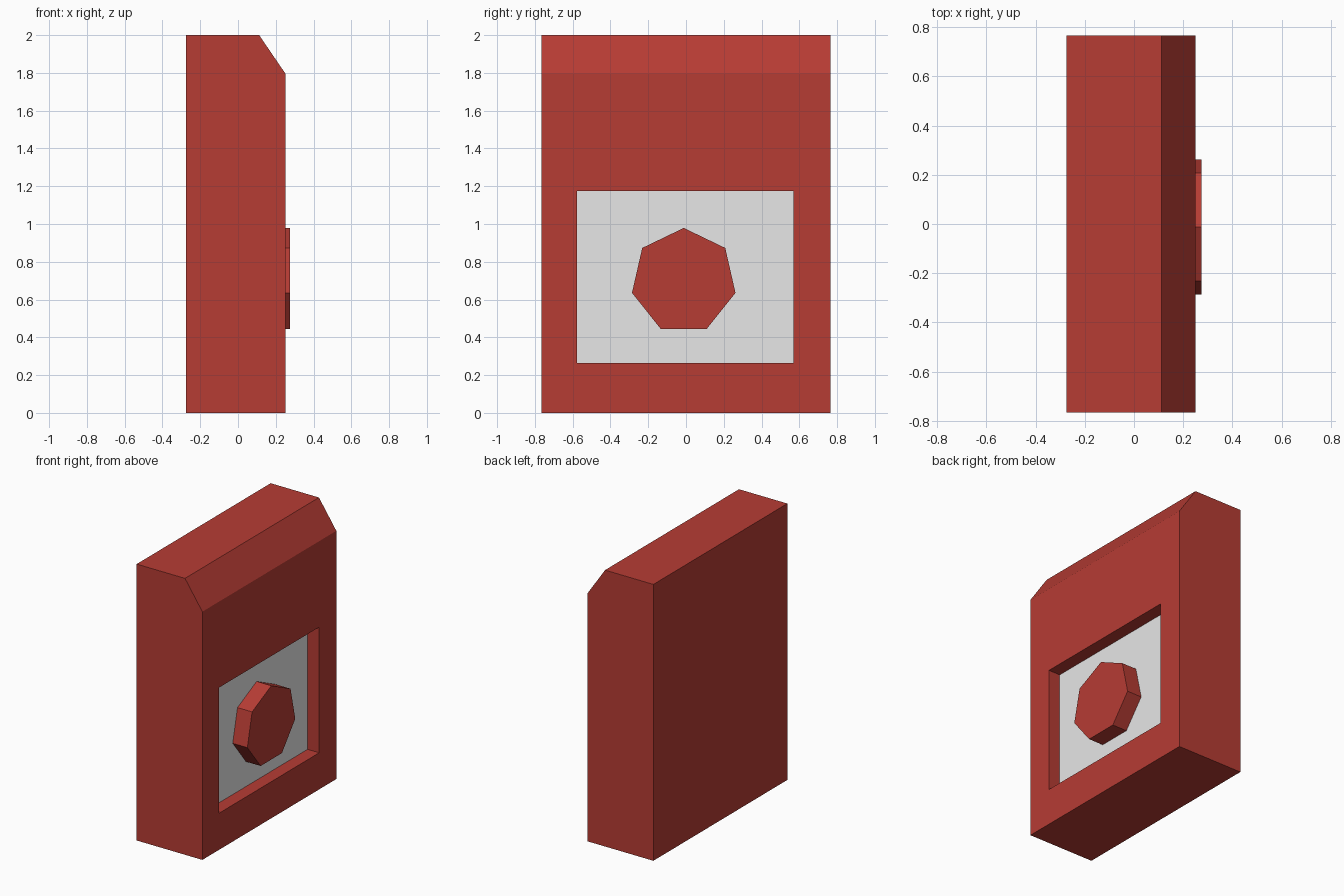
import bpy, bmesh, math

if "Cube" in bpy.data.objects:
    bpy.data.objects.remove(bpy.data.objects["Cube"])


def material(name, rgb):
    m = bpy.data.materials.new(name)
    m.diffuse_color = (*rgb, 1.0)
    m.use_nodes = True
    m.node_tree.nodes["Principled BSDF"].inputs["Base Color"].default_value = m.diffuse_color
    return m


RED = material("red", (0.47, 0.045, 0.034))
GREY = material("light grey", (0.8, 0.8, 0.8))


def prism(name, points, direction, mats):
    """Extrude a flat polygon along a direction into a closed flat-shaded solid."""
    bm = bmesh.new()
    face = bm.faces.new([bm.verts.new(p) for p in points])
    new = bmesh.ops.extrude_face_region(bm, geom=[face])["geom"]
    verts = [v for v in new if isinstance(v, bmesh.types.BMVert)]
    bmesh.ops.translate(bm, verts=verts, vec=direction)
    # keep the solid closed at the starting end
    start = set(tuple(round(c, 5) for c in p) for p in points)
    if not any(all(tuple(round(c, 5) for c in v.co) in start for v in f.verts)
               for f in bm.faces):
        bm.faces.new([v for v in bm.verts if v not in verts])
    bmesh.ops.recalc_face_normals(bm, faces=bm.faces)
    mesh = bpy.data.meshes.new(name)
    bm.to_mesh(mesh)
    bm.free()
    for m in mats:
        mesh.materials.append(m)
    obj = bpy.data.objects.new(name, mesh)
    bpy.context.collection.objects.link(obj)
    return obj


BACK, FRONT, HALF_WIDTH = -0.275, 0.251, 0.766
FLOOR = 0.158

# Case: side profile with a chamfered top edge
profile = [(BACK, 0), (FRONT, 0), (FRONT, 1.796), (0.112, 2), (BACK, 2)]
case = prism("case", [(x, -HALF_WIDTH, z) for x, z in profile],
             (0, 2 * HALF_WIDTH, 0), [RED, GREY])

# Rectangular recess cut into the +x face
rect = [(-0.576, 0.265), (0.57, 0.265), (0.57, 1.174), (-0.576, 1.174)]
cutter = prism("recess_cutter", [(FLOOR, y, z) for y, z in rect],
               (0.3, 0, 0), [RED, GREY])
cutter.hide_render = True
cut = case.modifiers.new("recess", "BOOLEAN")
cut.operation = "DIFFERENCE"
cut.solver = "EXACT"
cut.object = cutter
bpy.context.view_layer.objects.active = case
bpy.ops.object.modifier_apply(modifier="recess")
bpy.data.objects.remove(cutter)

# Only the recess floor is grey
for p in case.data.polygons:
    on_floor = abs(p.center.x - FLOOR) < 0.002 and p.normal.x > 0.9
    p.material_index = 1 if on_floor else 0

# Seven-sided button standing on the recess floor
R, CY, CZ = 0.281, -0.012, 0.698
ring = [(FLOOR - 0.005,
         CY + R * math.sin(2 * math.pi * i / 7),
         CZ + R * math.cos(2 * math.pi * i / 7)) for i in range(7)]
button = prism("button", ring, (0.275 - FLOOR + 0.005, 0, 0), [RED])
